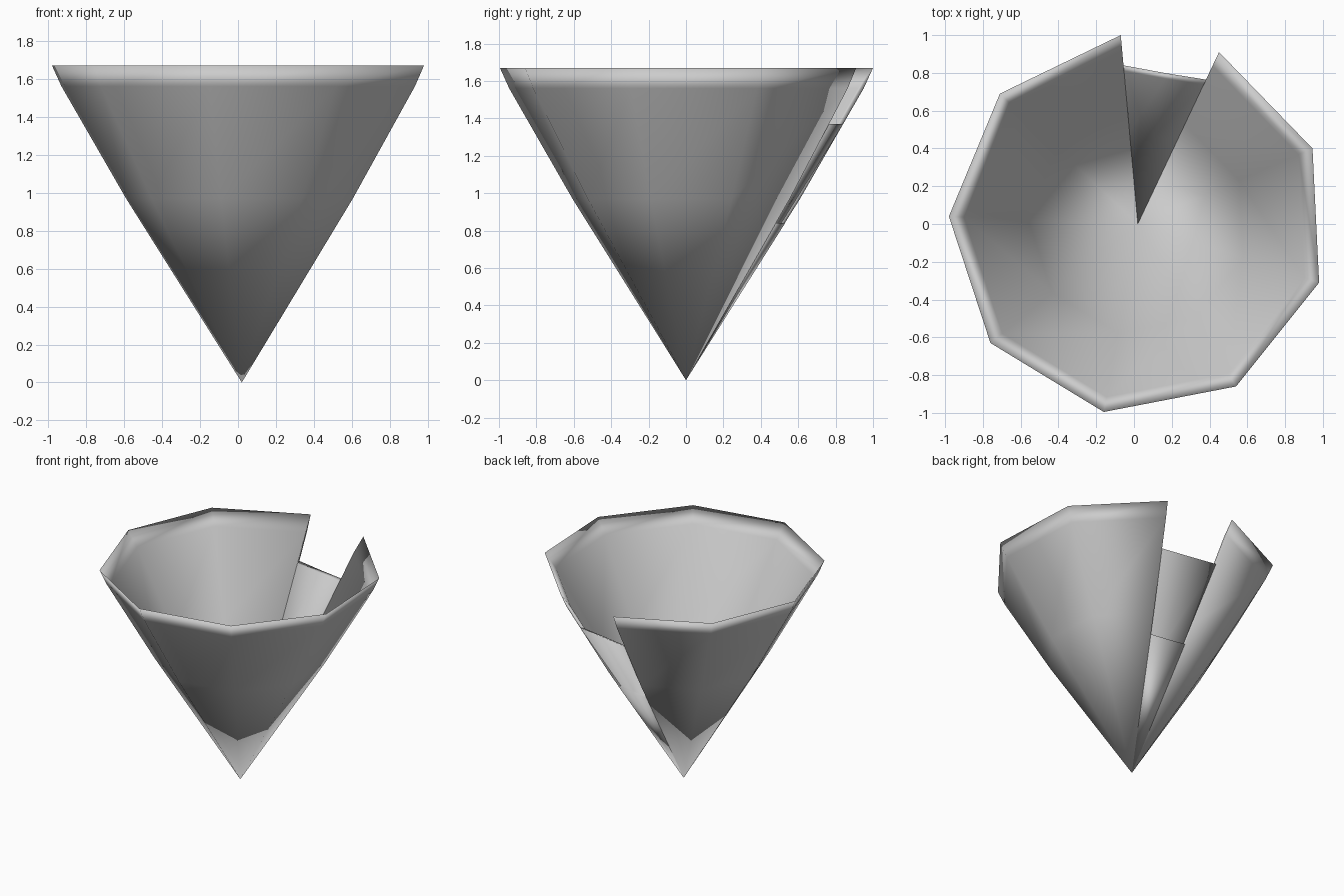
import bpy, bmesh
from mathutils import Vector

if "Cube" in bpy.data.objects:
    bpy.data.objects.remove(bpy.data.objects["Cube"])

APEX = Vector((0.02, 0.0))


def point(rim_xy, scale, z):
    p = APEX + (Vector(rim_xy) - APEX) * scale
    return (p.x, p.y, z)


def folded_sheet(name, rim, outer, inner, tip_gap):
    """Open wrapped sheet: each column runs tip -> outer rings -> inner rings -> inner tip."""
    bm = bmesh.new()
    tip = bm.verts.new((APEX.x, APEX.y, 0))
    inner_tip = bm.verts.new((APEX.x, APEX.y, tip_gap))
    cols = [[bm.verts.new(point(p, s, z)) for s, z in outer + inner] for p in rim]
    for a, b in zip(cols, cols[1:]):
        bm.faces.new((tip, a[0], b[0]))
        bm.faces.new((inner_tip, b[-1], a[-1]))
        for i in range(len(a) - 1):
            bm.faces.new((a[i], a[i + 1], b[i + 1], b[i]))
    # close the two thin side edges
    for c in (cols[0], cols[-1]):
        bm.faces.new([tip] + c + [inner_tip])
    bmesh.ops.recalc_face_normals(bm, faces=bm.faces)
    mesh = bpy.data.meshes.new(name)
    bm.to_mesh(mesh)
    bm.free()
    for f in mesh.polygons:
        f.use_smooth = True
    obj = bpy.data.objects.new(name, mesh)
    bpy.context.collection.objects.link(obj)
    return obj


# main wrapped cone, with a gap at the back
rim = [(-0.07, 1.0), (-0.71, 0.69), (-0.98, 0.04), (-0.76, -0.63), (-0.16, -0.995),
       (0.54, -0.86), (0.98, -0.31), (0.945, 0.40), (0.45, 0.91)]
folded_sheet("cone_wrap", rim,
             outer=[(0.61, 0.97), (0.95, 1.56), (1.0, 1.67)],
             inner=[(0.92, 1.56), (0.58, 0.97)], tip_gap=0.03)

# shorter flap filling the gap, stepped inwards above the lower overlap
flap_rim = [(0.45, 0.91), (0.20, 0.95), (-0.07, 1.0)]
folded_sheet("back_flap", flap_rim,
             outer=[(0.53, 0.84), (0.51, 0.84), (0.84, 1.37)],
             inner=[(0.81, 1.36), (0.49, 0.83)], tip_gap=0.03)
